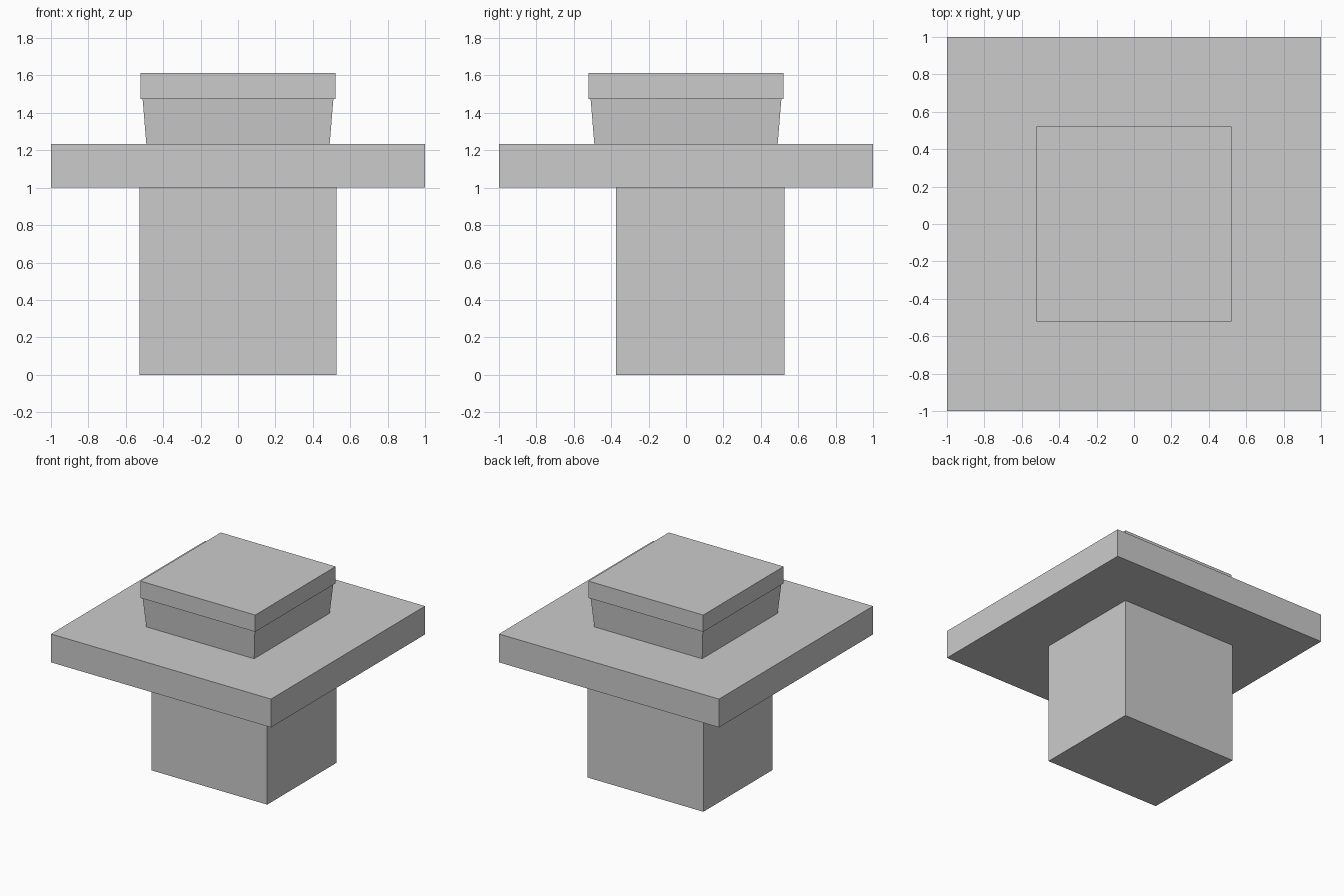
import bpy

if "Cube" in bpy.data.objects:
    bpy.data.objects.remove(bpy.data.objects["Cube"])


def block(name, z0, z1, bottom, top=None):
    """Box or tapered box; bottom/top are (x0, x1, y0, y1) footprints."""
    top = top or bottom
    verts = []
    for z, (x0, x1, y0, y1) in ((z0, bottom), (z1, top)):
        verts += [(x0, y0, z), (x1, y0, z), (x1, y1, z), (x0, y1, z)]
    sides = [(i, (i + 1) % 4, (i + 1) % 4 + 4, i + 4) for i in range(4)]
    mesh = bpy.data.meshes.new(name)
    mesh.from_pydata(verts, [], [(3, 2, 1, 0), (4, 5, 6, 7)] + sides)
    obj = bpy.data.objects.new(name, mesh)
    bpy.context.collection.objects.link(obj)
    return obj


def square(r):
    return (-r, r, -r, r)


# Pedestal, set back from the front
block("pedestal", 0, 1.0, (-0.527, 0.527, -0.373, 0.527))
# Wide slab
block("slab", 1.0, 1.233, square(1.0))
# Neck flaring upward
block("neck", 1.233, 1.475, square(0.49), square(0.51))
# Cap
block("cap", 1.475, 1.613, square(0.522))
